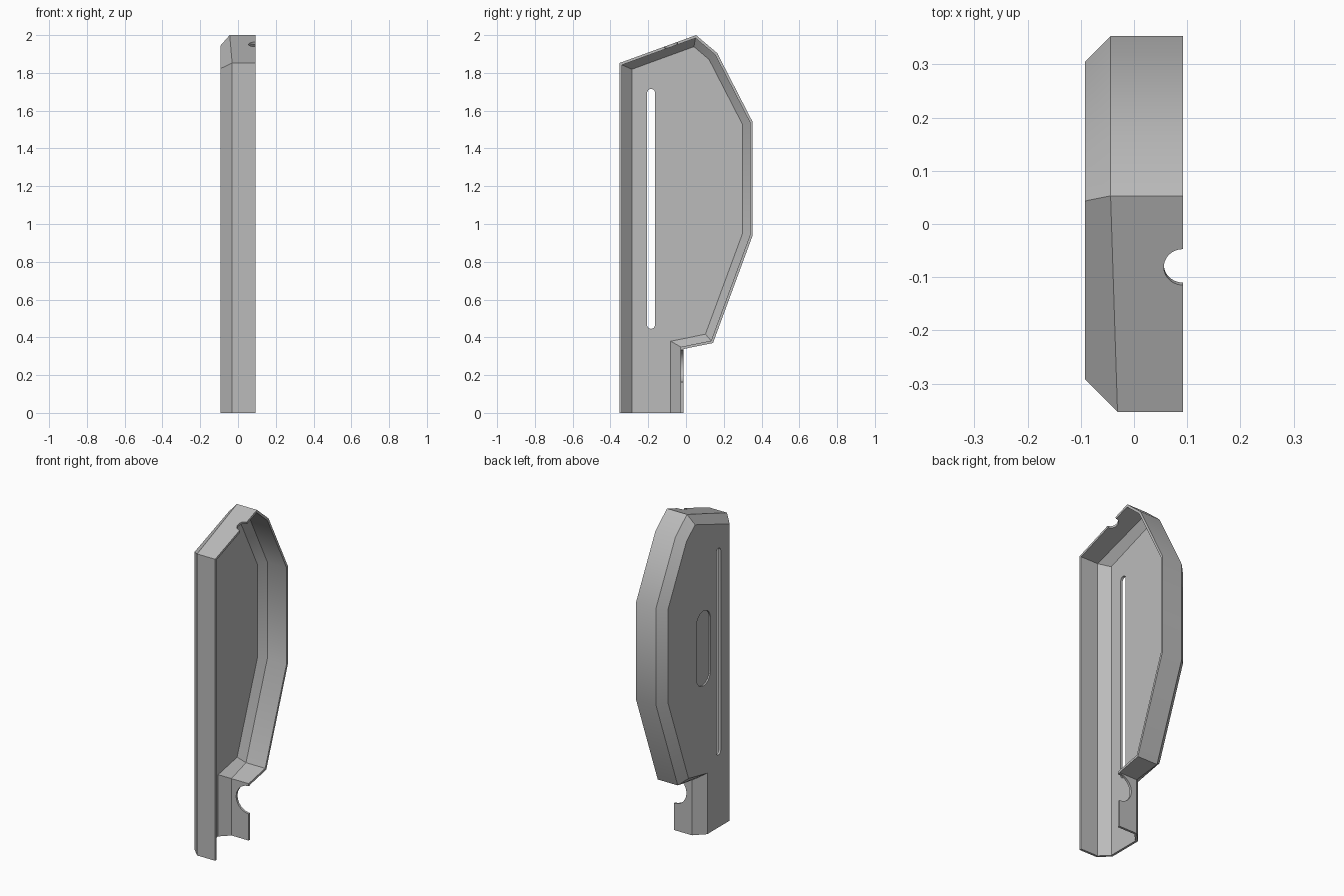
import bpy, bmesh, math
from mathutils import Vector

if "Cube" in bpy.data.objects:
    bpy.data.objects.remove(bpy.data.objects["Cube"], do_unlink=True)

grey = bpy.data.materials.new("plain_grey")
grey.use_nodes = True
grey.diffuse_color = (0.5, 0.5, 0.5, 1)
grey.node_tree.nodes["Principled BSDF"].inputs["Base Color"].default_value = (0.5, 0.5, 0.5, 1)

HALF = 0.092       # half the depth of the cover
WALL = 0.014       # shell thickness
MITRE = WALL * math.tan(math.pi / 8)

# Side outline (y, z), starting at the front bottom corner
outline = [Vector(p) for p in [
    (-0.353, 0), (-0.353, 1.852), (0.053, 2), (0.165, 1.905), (0.353, 1.54),
    (0.353, 0.94), (0.143, 0.37), (-0.014, 0.338), (-0.014, 0)]]
N = len(outline)
chamfer = [0.061] + [0.048] * (N - 3) + [0.061, 0]   # per edge; last is the open bottom


def inset(dists):
    """Move every edge of the outline inwards by its own distance."""
    result = []
    for i, p in enumerate(outline):
        d1 = (p - outline[i - 1]).normalized()
        d2 = (outline[(i + 1) % N] - p).normalized()
        a = p + Vector((d1.y, -d1.x)) * dists[i - 1]
        b = p + Vector((d2.y, -d2.x)) * dists[i]
        t = (b - a).cross(d2) / d1.cross(d2)
        result.append(a + d1 * t)
    return result


def new_object(name, bm):
    bmesh.ops.recalc_face_normals(bm, faces=bm.faces)
    mesh = bpy.data.meshes.new(name)
    bm.to_mesh(mesh)
    bm.free()
    obj = bpy.data.objects.new(name, mesh)
    bpy.context.collection.objects.link(obj)
    mesh.materials.append(grey)
    return obj


# Shell: rings run from the outer rim over the chamfer and back inside
def ring(points, xs):
    return [bm.verts.new((x, p.x, p.y)) for p, x in zip(points, xs)]


bm = bmesh.new()
shoulder = [-HALF + max(chamfer[i - 1], chamfer[i]) for i in range(N)]
wall_in = inset([WALL] * (N - 1) + [0])
floor_in = inset([c + MITRE for c in chamfer[:-1]] + [0])
rings = [
    ring(outline, [HALF] * N),
    ring(outline, shoulder),
    ring(inset(chamfer), [-HALF] * N),
    ring(floor_in, [WALL - HALF] * N),
    ring(wall_in, [x + MITRE for x in shoulder]),
    ring(wall_in, [HALF] * N),
]
for r, s in ((0, 1), (1, 2), (3, 4), (4, 5), (5, 0)):
    for i in range(N - 1):
        bm.faces.new((rings[r][i], rings[r][i + 1], rings[s][i + 1], rings[s][i]))
bm.faces.new(rings[2])
bm.faces.new(rings[3])
outer, inner = rings[:3], rings[3:]
bm.faces.new([r[0] for r in outer] + [r[-1] for r in reversed(outer)]
             + [r[-1] for r in reversed(inner)] + [r[0] for r in inner])
cover = new_object("side_cover", bm)


def cut(cutter):
    cutter.hide_render = True
    mod = cover.modifiers.new("cut", 'BOOLEAN')
    mod.operation = 'DIFFERENCE'
    mod.solver = 'EXACT'
    mod.object = cutter
    bpy.context.view_layer.objects.active = cover
    bpy.ops.object.modifier_apply(modifier=mod.name)
    bpy.data.objects.remove(cutter, do_unlink=True)


def oblong(name, y, low, high, radius, x0, x1, steps=12):
    """Upright rounded slot running along x."""
    bm = bmesh.new()
    verts = []
    for centre, start in ((high - radius, 0), (low + radius, math.pi)):
        for k in range(steps + 1):
            a = start + math.pi * k / steps
            verts.append(bm.verts.new((x0, y + radius * math.cos(a), centre + radius * math.sin(a))))
    face = bm.faces.new(verts)
    made = bmesh.ops.extrude_face_region(bm, geom=[face])["geom"]
    bmesh.ops.translate(bm, vec=(x1 - x0, 0, 0),
                        verts=[v for v in made if isinstance(v, bmesh.types.BMVert)])
    return new_object(name, bm)


def rod(name, location, radius, tilt):
    bm = bmesh.new()
    bmesh.ops.create_cone(bm, cap_ends=True, segments=40, radius1=radius, radius2=radius, depth=0.08)
    obj = new_object(name, bm)
    obj.location = location
    obj.rotation_euler.x = tilt
    bpy.context.view_layer.update()
    return obj


# Long through slot and shallow thumb recess in the flat side
cut(oblong("slot_cutter", -0.185, 0.445, 1.715, 0.021, -0.2, 0))
cut(oblong("recess_cutter", -0.038, 0.925, 1.385, 0.068, -0.2, -HALF + 0.009))

# Half-round notches in the sloping top and in the back of the stem
slope = outline[2] - outline[1]
cut(rod("top_notch_cutter", (HALF, -0.081, 1.951), 0.036, math.atan2(slope.y, slope.x)))
cut(rod("stem_notch_cutter", (HALF, -0.014, 0.249), 0.085, math.pi / 2))

# Soft shading along the gentle bends, crisp elsewhere
bpy.ops.object.select_all(action='DESELECT')
cover.select_set(True)
bpy.context.view_layer.objects.active = cover
bpy.ops.object.shade_smooth_by_angle(angle=math.radians(30))
